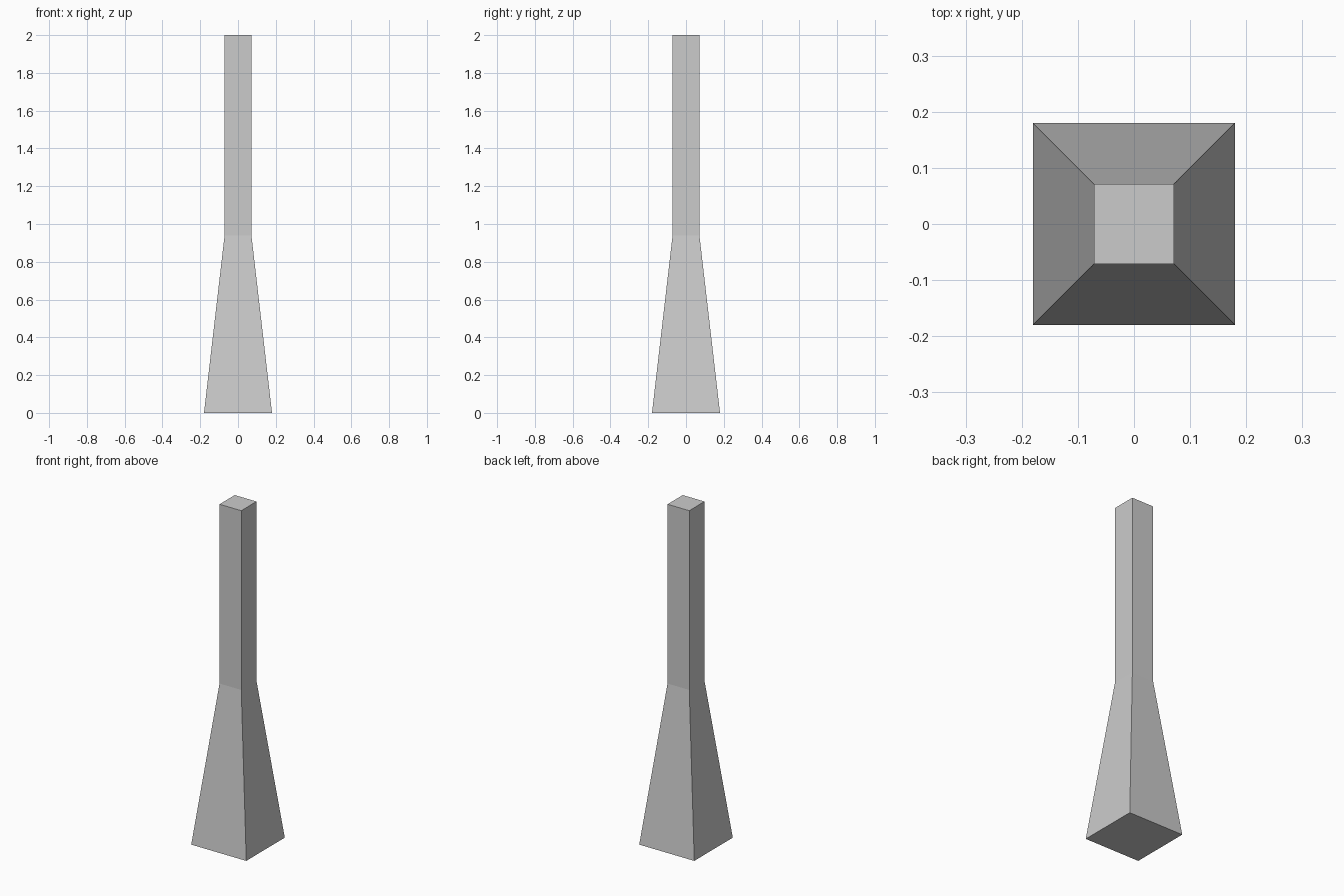
import bpy, bmesh

if "Cube" in bpy.data.objects:
    bpy.data.objects.remove(bpy.data.objects["Cube"])

# Square cross-sections: (half width, height)
SECTIONS = [(0.18, 0.0), (0.071, 0.94), (0.071, 2.0)]
CORNERS = [(-1, -1), (1, -1), (1, 1), (-1, 1)]

bm = bmesh.new()
rings = [[bm.verts.new((x * w, y * w, z)) for x, y in CORNERS] for w, z in SECTIONS]

# Flared base and straight shaft walls
for low, high in zip(rings, rings[1:]):
    for i in range(4):
        j = (i + 1) % 4
        bm.faces.new((low[i], low[j], high[j], high[i]))

# Bottom and top caps
bm.faces.new(rings[0][::-1])
bm.faces.new(rings[-1])

mesh = bpy.data.meshes.new("flared_post")
bm.to_mesh(mesh)
bm.free()
bpy.context.collection.objects.link(bpy.data.objects.new("flared_post", mesh))
